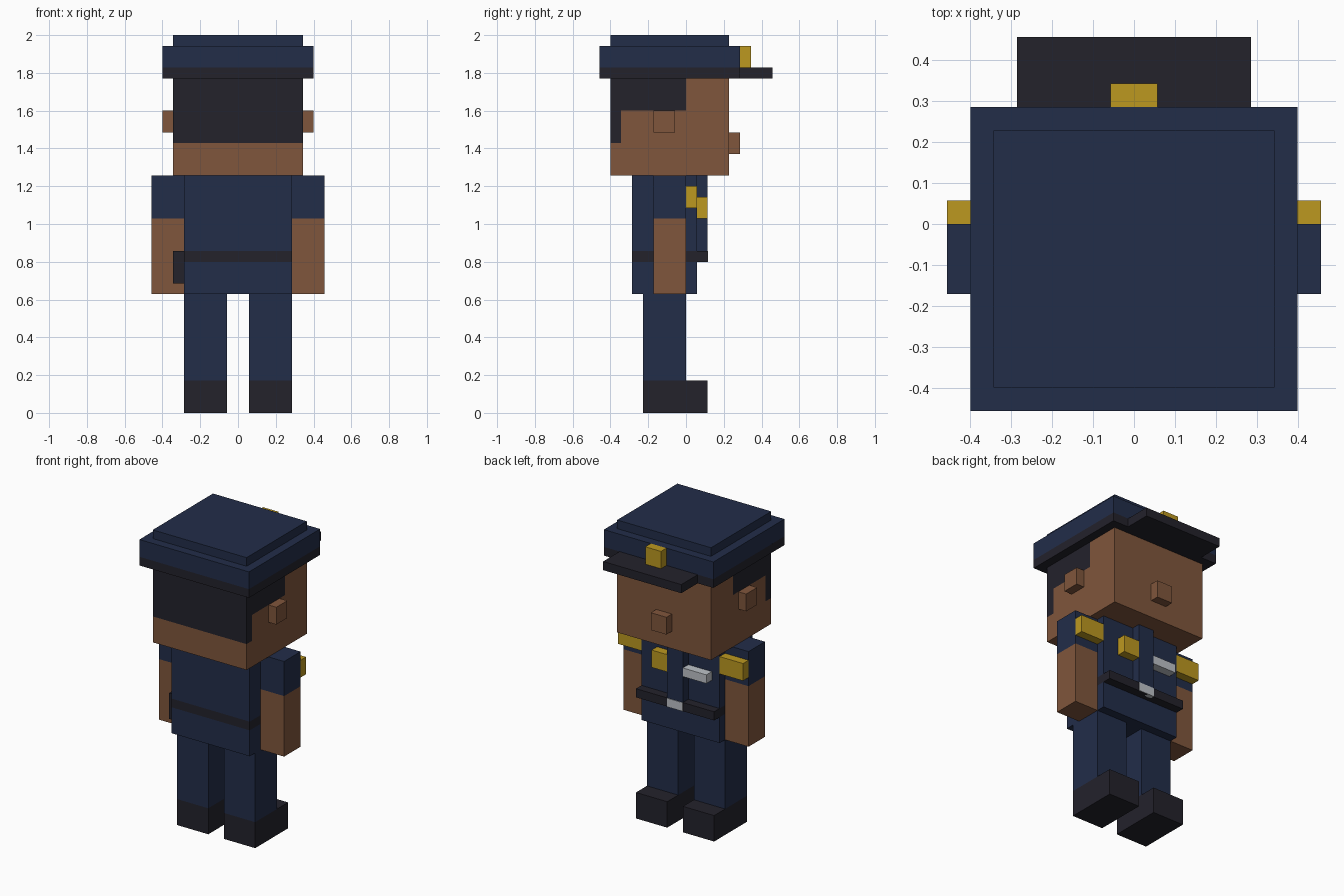
import bpy
import bmesh
from mathutils import Vector

cube = bpy.data.objects.get("Cube")
if cube:
    bpy.data.objects.remove(cube, do_unlink=True)

U = 2 / 35  # one block: the figure is 35 blocks tall


def make_material(name, rgb):
    """Flat material from an 8-bit sRGB colour, stored as linear values."""
    linear = [((c / 255 + 0.055) / 1.055) ** 2.4 for c in rgb]
    mat = bpy.data.materials.new(name)
    mat.use_nodes = True
    mat.diffuse_color = (*linear, 1)
    bsdf = next(n for n in mat.node_tree.nodes if n.type == "BSDF_PRINCIPLED")
    bsdf.inputs["Base Color"].default_value = (*linear, 1)
    bsdf.inputs["Roughness"].default_value = 0.8
    return mat


navy = make_material("navy_cloth", (34, 45, 73))
black = make_material("black_leather", (35, 34, 43))
skin = make_material("brown_skin", (128, 86, 60))
gold = make_material("gold", (188, 152, 32))
silver = make_material("silver", (190, 194, 200))


def box(name, mat, x, y, z):
    """Box between block coordinates given as (low, high) pairs."""
    low = Vector((x[0], y[0], z[0])) * U
    high = Vector((x[1], y[1], z[1])) * U
    bm = bmesh.new()
    bmesh.ops.create_cube(bm, size=1)
    bmesh.ops.scale(bm, vec=high - low, verts=bm.verts)
    bmesh.ops.translate(bm, vec=(low + high) / 2, verts=bm.verts)
    mesh = bpy.data.meshes.new(name)
    bm.to_mesh(mesh)
    bm.free()
    mesh.materials.append(mat)
    obj = bpy.data.objects.new(name, mesh)
    bpy.context.collection.objects.link(obj)
    return obj


def pair(name, mat, x, y, z):
    """Matching boxes on the left (+x) and right (-x)."""
    box("left_" + name, mat, x, y, z)
    box("right_" + name, mat, (-x[1], -x[0]), y, z)


def mid(name, mat, half, y, z):
    """Box centred on x = 0."""
    return box(name, mat, (-half, half), y, z)


# Legs and arms
pair("boot", black, (1, 5), (-4, 2), (0, 3))
pair("trouser_leg", navy, (1, 5), (-4, 0), (3, 11))
pair("arm", skin, (5, 8), (-3, 0), (11, 18))
pair("sleeve", navy, (5, 8), (-3, 0), (18, 22))
pair("shoulder_patch", gold, (5, 8), (0, 1), (19, 21))

# Torso, belt and chest details
mid("jacket_hem", navy, 5, (-5, 1), (11, 14))
mid("belt", black, 5, (-5, 2), (14, 15))
mid("belt_buckle", silver, 1, (1, 2.06), (14, 15))
mid("jacket", navy, 5, (-5, 1), (15, 22))
mid("tie", navy, 1, (1, 2), (15, 22))
box("chest_badge", gold, (1, 3), (1, 2), (18, 20))
box("name_bar", silver, (-4, -1), (1, 2), (18, 19))
box("holster", black, (-6, -5), (-4, -1), (12, 15))

# Head, cut along the hairline so the hair lies flush with the skin
head = mid("head", skin, 6, (-7, 4), (22, 31))
head.data.materials.append(black)
bm = bmesh.new()
bm.from_mesh(head.data)
for axis, level in ((1, -6), (1, 0), (2, 25), (2, 28)):
    normal = Vector((0, 0, 0))
    normal[axis] = 1
    bmesh.ops.bisect_plane(bm, geom=bm.verts[:] + bm.edges[:] + bm.faces[:],
                           plane_co=normal * level * U, plane_no=normal)
for face in bm.faces:
    centre = face.calc_center_median() / U
    sides = centre.z > 28 and centre.y < 0
    nape = centre.z > 25 and centre.y < -6
    face.material_index = 1 if sides or nape else 0
bm.to_mesh(head.data)
bm.free()
pair("ear", skin, (6, 7), (-3, -1), (26, 28))
mid("nose", skin, 1, (4, 5), (24, 26))

# Cap
mid("cap_band", black, 7, (-8, 5), (31, 32))
mid("cap_visor", black, 5, (5, 8), (31, 32))
mid("cap_crown", navy, 7, (-8, 5), (32, 34))
mid("cap_top", navy, 6, (-7, 4), (34, 35))
mid("cap_badge", gold, 1, (5, 6), (32, 34))
